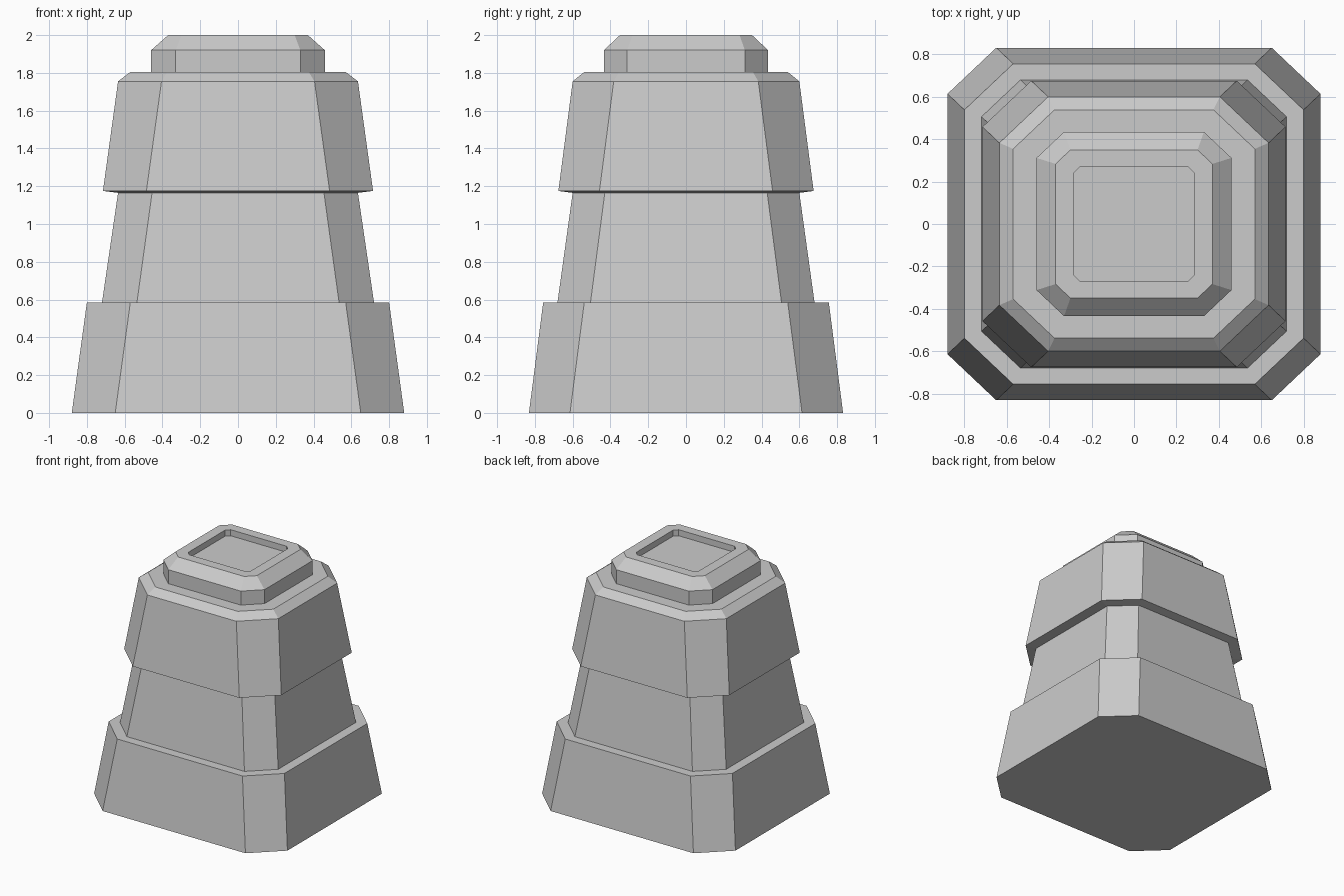
import bpy
import bmesh

cube = bpy.data.objects.get("Cube")
if cube:
    bpy.data.objects.remove(cube, do_unlink=True)

# One plain grey for the whole piece
GREY = (0.6, 0.6, 0.6, 1.0)
grey = bpy.data.materials.new("plain_grey")
grey.use_nodes = True
grey.diffuse_color = GREY
grey.node_tree.nodes["Principled BSDF"].inputs["Base Color"].default_value = GREY

DEPTH_RATIO = 0.945  # the plan is slightly shallower than it is wide


def ring(bm, half, flat, z):
    """Rectangle with cut corners: half width, half length of the straight side."""
    corners = [(half, -flat), (half, flat), (flat, half), (-flat, half),
               (-half, flat), (-half, -flat), (-flat, -half), (flat, -half)]
    return [bm.verts.new((x, y * DEPTH_RATIO, z)) for x, y in corners]


def stacked_part(name, sections, close_bottom=False, close_top=False):
    """Loft a part through its cut-corner sections, from first to last."""
    bm = bmesh.new()
    rings = [ring(bm, *section) for section in sections]
    for low, high in zip(rings, rings[1:]):
        for i in range(len(low)):
            j = (i + 1) % len(low)
            bm.faces.new((low[i], low[j], high[j], high[i]))
    if close_bottom:
        bm.faces.new(list(reversed(rings[0])))
    if close_top:
        bm.faces.new(rings[-1])
    mesh = bpy.data.meshes.new(name)
    bm.to_mesh(mesh)
    bm.free()
    mesh.materials.append(grey)
    obj = bpy.data.objects.new(name, mesh)
    bpy.context.collection.objects.link(obj)
    return obj


# Sections shared where one tier meets the next
waist_foot = (0.72, 0.535, 0.585)
waist_head = (0.635, 0.455, 1.165)
cap_foot = (0.46, 0.33, 1.805)

# Wide foot with a flat ledge
stacked_part("base_tier", [(0.88, 0.65, 0), (0.80, 0.57, 0.585), waist_foot],
             close_bottom=True)

# Narrower tapered waist
stacked_part("middle_tier", [waist_foot, waist_head])

# Overhanging tier with a bevelled shoulder
stacked_part("upper_tier", [waist_head, (0.715, 0.485, 1.175),
                            (0.635, 0.405, 1.755), (0.57, 0.375, 1.805), cap_foot])

# Bevelled cap with a shallow recess in its top
stacked_part("cap", [cap_foot, (0.46, 0.33, 1.92), (0.37, 0.30, 2.0),
                     (0.285, 0.255, 2.0), (0.285, 0.255, 1.95)], close_top=True)
